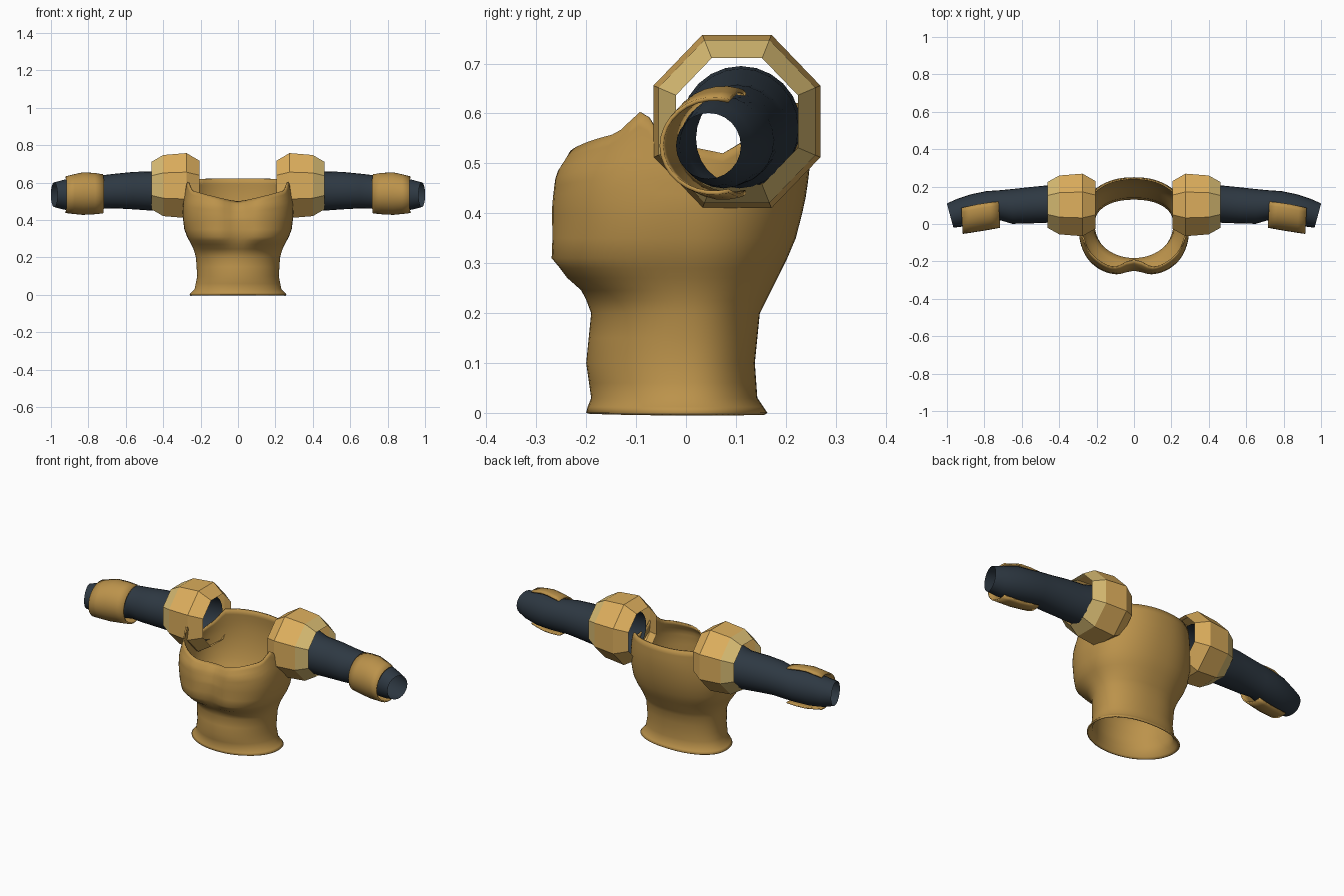
import bpy, bmesh, math
from math import sin, cos, pi

if "Cube" in bpy.data.objects:
    bpy.data.objects.remove(bpy.data.objects["Cube"])


def material(name, rgb):
    m = bpy.data.materials.new(name)
    m.diffuse_color = (*rgb, 1)
    m.use_nodes = True
    m.node_tree.nodes["Principled BSDF"].inputs["Base Color"].default_value = m.diffuse_color
    return m


BRONZE = material("bronze gold", (0.50, 0.29, 0.07))
GOLD = material("bright gold", (0.73, 0.43, 0.11))
PALE = material("pale gold", (0.69, 0.50, 0.17))
NAVY = material("dark navy cloth", (0.027, 0.040, 0.055))


def lerp(table, t, col=1):
    """Piecewise linear lookup in rows whose first entry is the key."""
    if t <= table[0][0]:
        return table[0][col]
    for a, b in zip(table, table[1:]):
        if t <= b[0]:
            return a[col] + (b[col] - a[col]) * (t - a[0]) / (b[0] - a[0])
    return table[-1][col]


def loft(name, rings, mats, closed=True, smooth=True, mirror=True, thick=0, rule=None):
    bm = bmesh.new()
    rows = [[bm.verts.new(p) for p in r] for r in rings]
    n = len(rows[0])
    for i, (a, b) in enumerate(zip(rows, rows[1:])):
        for j in range(n if closed else n - 1):
            k = (j + 1) % n
            f = bm.faces.new((a[j], a[k], b[k], b[j]))
            f.smooth = smooth
            f.material_index = rule(i) if rule else 0
    bmesh.ops.recalc_face_normals(bm, faces=bm.faces)
    me = bpy.data.meshes.new(name)
    bm.to_mesh(me)
    bm.free()
    for m in mats:
        me.materials.append(m)
    ob = bpy.data.objects.new(name, me)
    bpy.context.collection.objects.link(ob)
    if thick:
        s = ob.modifiers.new("thickness", "SOLIDIFY")
        s.thickness = thick
        s.offset = -1
    if mirror:
        ob.modifiers.new("mirror", "MIRROR").use_clip = False
    return ob


# Torso shell: z, half width, front reach, back reach
BODY = [(0, .26, .20, .163), (.012, .25, .197, .155), (.03, .232, .19, .143),
        (.10, .218, .20, .138), (.20, .225, .19, .148), (.24, .236, .205, .168),
        (.27, .25, .25, .183), (.31, .272, .283, .203), (.35, .287, .28, .22),
        (.42, .296, .28, .238), (.48, .295, .275, .247), (.52, .29, .25, .25),
        (.56, .285, .23, .25), (.63, .28, .21, .245)]
# Height of the upper edge by angle away from the front
EDGE = [(0, .50), (20, .525), (40, .545), (58, .56), (72, .61), (84, .54),
        (105, .52), (122, .56), (134, .62), (180, .622)]
LOW = [0, .012, .03, .06, .10, .15, .20, .225, .245, .27, .29, .31, .35, .40]
SEG = 72


def body_point(j, level):
    a = 2 * pi * j / SEG
    deg = math.degrees(a if a <= pi else 2 * pi - a)
    if level < len(LOW):
        z = LOW[level]
    else:
        z = .40 + (lerp(EDGE, deg) - .40) * (level - len(LOW) + 1) / 7
    w, front, back = (lerp(BODY, z, c) for c in (1, 2, 3))
    s, c = sin(a), cos(a)
    p = 1 - .2 * min(1, max(0, (z - .2) / .1))
    x = w * math.copysign(abs(s) ** (p if c > 0 else .9), s)
    y = -front * c ** p if c > 0 else back * abs(c) ** .9
    if c > 0:   # hollow between the two chest swells
        dip = lerp([(.24, 0), (.30, .035), (.40, .03), (.46, .045), (.52, .08)], z)
        y += dip * math.exp(-(x / .07) ** 2)
    return (x, y, z)


loft("torso", [[body_point(j, l) for j in range(SEG)] for l in range(len(LOW) + 7)],
     [BRONZE], mirror=False, thick=.008)


def oval(x, y, z, ry, rz, angles, tilt=0):
    """Cross-section around the x axis; angle 0 points to the front."""
    return [(x + tilt * ry * -cos(a), y - ry * cos(a), z + rz * sin(a)) for a in angles]


# Arms: open sleeves, bending forward at the forearm
ARM = [(.26, .11, .575, .12, .12, 0), (.36, .11, .57, .115, .12, 0),
       (.46, .107, .555, .10, .105, 0), (.56, .10, .557, .097, .10, 0),
       (.65, .094, .555, .093, .093, 0), (.72, .10, .55, .08, .09, .05),
       (.78, .088, .545, .088, .09, .1), (.86, .075, .542, .083, .092, .18),
       (.93, .06, .535, .073, .08, .25), (.983, .045, .535, .065, .066, .27)]
full = [2 * pi * k / 24 for k in range(24)]
loft("arms", [oval(*r[:5], full, r[5]) for r in ARM], [NAVY])

# Shoulder guards: faceted octagonal barrels, open at both ends
octagon = [pi / 8 + k * pi / 4 for k in range(8)]
GUARD = [(.205, .76), (.275, 1), (.40, .94), (.463, .73)]
loft("shoulder_guards", [oval(x, .102, .584, .181 * s, .188 * s, octagon) for x, s in GUARD],
     [GOLD, PALE], smooth=False, rule=lambda i: int(i == 2))

# Forearm guards: curved plates wrapped round the front of each arm
arc = [math.radians(-106 + 212 * k / 18) for k in range(19)]
BRACER = [(.722, .09, .54, .11, .105), (.77, .084, .541, .113, .111),
          (.83, .075, .541, .114, .114), (.88, .065, .538, .112, .106),
          (.922, .056, .535, .109, .098)]
loft("forearm_guards", [oval(*r, arc, .06) for r in BRACER], [BRONZE],
     closed=False, thick=.008)
